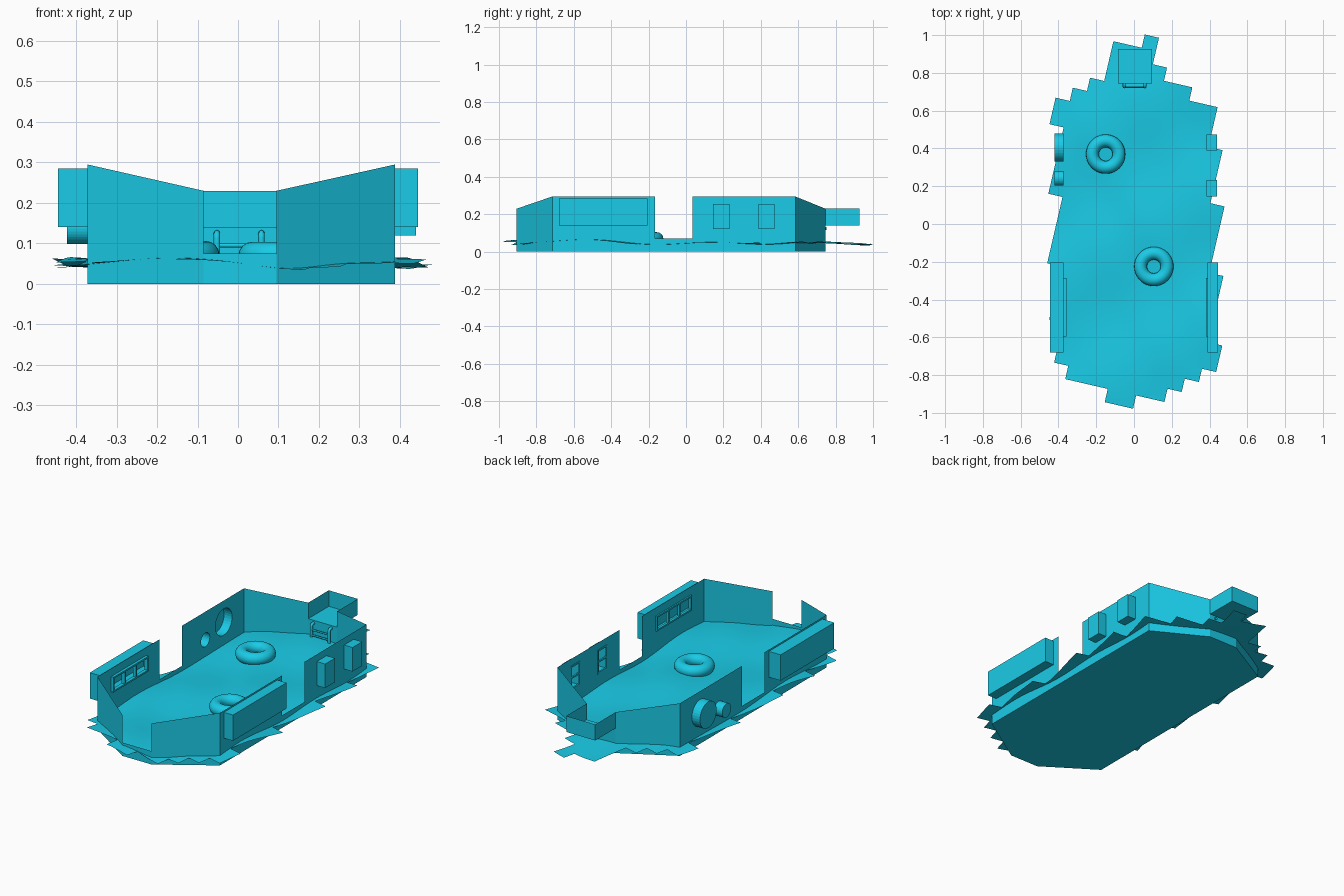
import bpy, bmesh, math
from mathutils import Vector

if "Cube" in bpy.data.objects:
    bpy.data.objects.remove(bpy.data.objects["Cube"])

mat = bpy.data.materials.new("pool_cyan")
mat.diffuse_color = (0.01, 0.6, 0.8, 1)
mat.use_nodes = True
mat.node_tree.nodes["Principled BSDF"].inputs["Base Color"].default_value = mat.diffuse_color


def finish(name, bm, smooth=False):
    me = bpy.data.meshes.new(name)
    bm.to_mesh(me)
    bm.free()
    ob = bpy.data.objects.new(name, me)
    bpy.context.collection.objects.link(ob)
    me.materials.append(mat)
    for p in me.polygons:
        p.use_smooth = smooth
    return ob


def add_box(bm, lo, hi, skip=None):
    """Box between two corners; skip = outward direction of a face to leave open."""
    lo, hi = Vector(lo), Vector(hi)
    geo = bmesh.ops.create_cube(bm, size=1)
    for v in geo["verts"]:
        v.co = (lo + hi) / 2 + Vector(a * b for a, b in zip(v.co, hi - lo))
    faces = {f for v in geo["verts"] for f in v.link_faces}
    dead = []
    for f in faces:
        f.normal_update()
        if skip and any(f.normal.dot(Vector(s)) > 0.9 for s in skip):
            dead.append(f)
    bmesh.ops.delete(bm, geom=dead, context="FACES")


def rect(y0, y1, z0, z1):
    return [(y0, z0), (y1, z0), (y1, z1), (y0, z1)]


def circle(y, z, r, n=32):
    return [(y + r * math.cos(2 * math.pi * i / n), z + r * math.sin(2 * math.pi * i / n)) for i in range(n)]


def side_wall(name, x, sign, holes):
    """Flat sheet in the YZ plane with holes, one wide gap in the middle."""
    outer = [(-.715, 0), (.585, 0), (.585, .295), (.035, .295), (.035, .07),
             (-.165, .07), (-.165, .295), (-.715, .295)]
    bm = bmesh.new()
    edges = []
    for loop in [outer] + holes:
        vs = [bm.verts.new((x, y, z)) for y, z in loop]
        edges += [bm.edges.new((vs[i - 1], vs[i])) for i in range(len(vs))]
    bmesh.ops.triangle_fill(bm, edges=edges, use_beauty=True, normal=(sign, 0, 0))
    return finish(name, bm)


XL, XR, FL, FR = -.372, .388, -.085, .095
YF, YFS, YBS, YB = -.905, -.715, .585, .745
plan = [(FL, YF), (FR, YF), (XR, YFS), (XR, YBS), (FR, YB), (FL, YB), (XL, YBS), (XL, YFS)]

# floor
bm = bmesh.new()
bm.faces.new([bm.verts.new((x, y, 0)) for x, y in reversed(plan)])
finish("pool_floor", bm)

# end walls: low middle panel, sloping corner panels
heights = {0: (.075, .075), 1: (.23, .295), 3: (.295, .23), 4: (.14, .14), 5: (.23, .295), 7: (.295, .23)}
bm = bmesh.new()
for i, (ha, hb) in heights.items():
    a, b = plan[i], plan[(i + 1) % 8]
    bm.faces.new([bm.verts.new(c) for c in ((*a, 0), (*b, 0), (*b, hb), (*a, ha))])
finish("end_walls", bm)

# side walls with window and porthole openings
long_win = (-.595, -.285, .165, .25)
small_wins = [(.145, .232, .12, .255), (.388, .473, .12, .255)]
ports = [(.405, .175, .074), (.242, .137, .039)]
side_wall("left_wall", XL, -1, [rect(*long_win)] + [circle(*p) for p in ports])
side_wall("right_wall", XR, 1, [rect(*long_win)] + [rect(*w) for w in small_wins])

# recesses behind the openings
for name, x, s in (("left", XL, -1), ("right", XR, 1)):
    bm = bmesh.new()
    far = s * .445
    add_box(bm, (min(x, far), -.68, .14), (max(x, far), -.205, .285), [(-s, 0, 0)])
    finish(name + "_long_recess", bm)
bm = bmesh.new()
for y0, y1, z0, z1 in small_wins:
    add_box(bm, (XR, y0, z0), (.44, y1, z1), [(-1, 0, 0)])
finish("small_window_recesses", bm)
bm = bmesh.new()
for p in ports:
    ring = circle(*p)
    inner = [bm.verts.new((XL, y, z)) for y, z in ring]
    outer = [bm.verts.new((-.422, y, z)) for y, z in ring]
    for i in range(len(ring)):
        bm.faces.new((inner[i - 1], outer[i - 1], outer[i], inner[i]))
    bm.faces.new(outer)
bmesh.ops.recalc_face_normals(bm, faces=bm.faces)
finish("porthole_recesses", bm)


# window frames with dividers
def frame(name, x0, x1, y0, y1, z0, z1, ydiv, zdiv, t=.009):
    bm = bmesh.new()
    for i in range(ydiv + 1):
        y = y0 + (y1 - y0 - t) * i / ydiv
        add_box(bm, (x0, y, z0), (x1, y + t, z1))
    for i in range(zdiv + 1):
        z = z0 + (z1 - z0 - t) * i / zdiv
        add_box(bm, (x0, y0, z), (x1, y1, z + t))
    finish(name, bm)


frame("left_long_frame", XL - .004, -.357, *long_win, 3, 1)
frame("right_long_frame", .380, XR + .006, *long_win, 3, 1)
for i, w in enumerate(small_wins):
    frame(f"small_frame_{i}", .385, XR + .006, *w, 1, 2)

# open niche at the back
bm = bmesh.new()
add_box(bm, (FL, YB, .14), (FR, .927, .23), [(0, -1, 0), (0, 0, 1)])
finish("back_niche", bm)


# ladder
def tube(name, pts, r):
    cu = bpy.data.curves.new(name, "CURVE")
    cu.dimensions = "3D"
    cu.bevel_depth, cu.bevel_resolution, cu.use_fill_caps = r, 2, True
    sp = cu.splines.new("POLY")
    sp.points.add(len(pts) - 1)
    for q, p in zip(sp.points, pts):
        q.co = (*p, 1)
    cu.materials.append(mat)
    ob = bpy.data.objects.new(name, cu)
    bpy.context.collection.objects.link(ob)
    bpy.ops.object.select_all(action="DESELECT")
    ob.select_set(True)
    bpy.context.view_layer.objects.active = ob
    bpy.ops.object.convert(target="MESH")


arc = [(.738 - .012 * math.sin(a), .113 + .012 * math.cos(a)) for a in [math.pi / 10 * i for i in range(6)]]
for side, x in (("left", -.052), ("right", .058)):
    tube(side + "_ladder_rail", [(x, .752, .125)] + [(x, y, z) for y, z in arc] + [(x, .726, .03)], .008)
for i, z in enumerate((.095, .065)):
    tube(f"ladder_rung_{i}", [(-.052, .726, z), (.058, .726, z)], .005)


# water: rotated grid, keeping every cell that touches the pool or niche
def inside(p):
    if FL <= p.x <= FR and 0 <= p.y <= .927:
        return True
    return all((b[0] - a[0]) * (p.y - a[1]) - (b[1] - a[1]) * (p.x - a[0]) >= 0
               for a, b in zip(plan, plan[1:] + plan[:1]))


ang = math.radians(13)
e1 = Vector((math.cos(ang), -math.sin(ang))) * .077
e2 = Vector((math.sin(ang), math.cos(ang))) * .072
origin = Vector((.07, -.995))
SUB = 3


def wave(x, y):
    return (.050 + .008 * math.sin(9 * x + 4 * y + .6) + .006 * math.sin(5 * x - 9 * y + 1)
            + .003 * math.sin(17 * x + 11 * y))


bm = bmesh.new()
grid = {}


def water_vert(i, j):
    if (i, j) not in grid:
        p = origin + e1 * (i / SUB) + e2 * (j / SUB)
        grid[i, j] = bm.verts.new((p.x, p.y, wave(p.x, p.y)))
    return grid[i, j]


for ci in range(-16, 16):
    for cj in range(-8, 32):
        if any(inside(origin + e1 * (ci + a / 4) + e2 * (cj + b / 4)) for a in range(5) for b in range(5)):
            for i in range(ci * SUB, ci * SUB + SUB):
                for j in range(cj * SUB, cj * SUB + SUB):
                    bm.faces.new([water_vert(i, j), water_vert(i + 1, j),
                                  water_vert(i + 1, j + 1), water_vert(i, j + 1)])
finish("water_surface", bm, True)

# swim rings
for name, loc in (("back_swim_ring", (-.15, .37, .072)), ("front_swim_ring", (.105, -.225, .07))):
    bpy.ops.mesh.primitive_torus_add(location=loc, major_radius=.07, minor_radius=.034,
                                     major_segments=40, minor_segments=16)
    ob = bpy.context.object
    ob.name = name
    ob.data.materials.append(mat)
    bpy.ops.object.shade_smooth()
